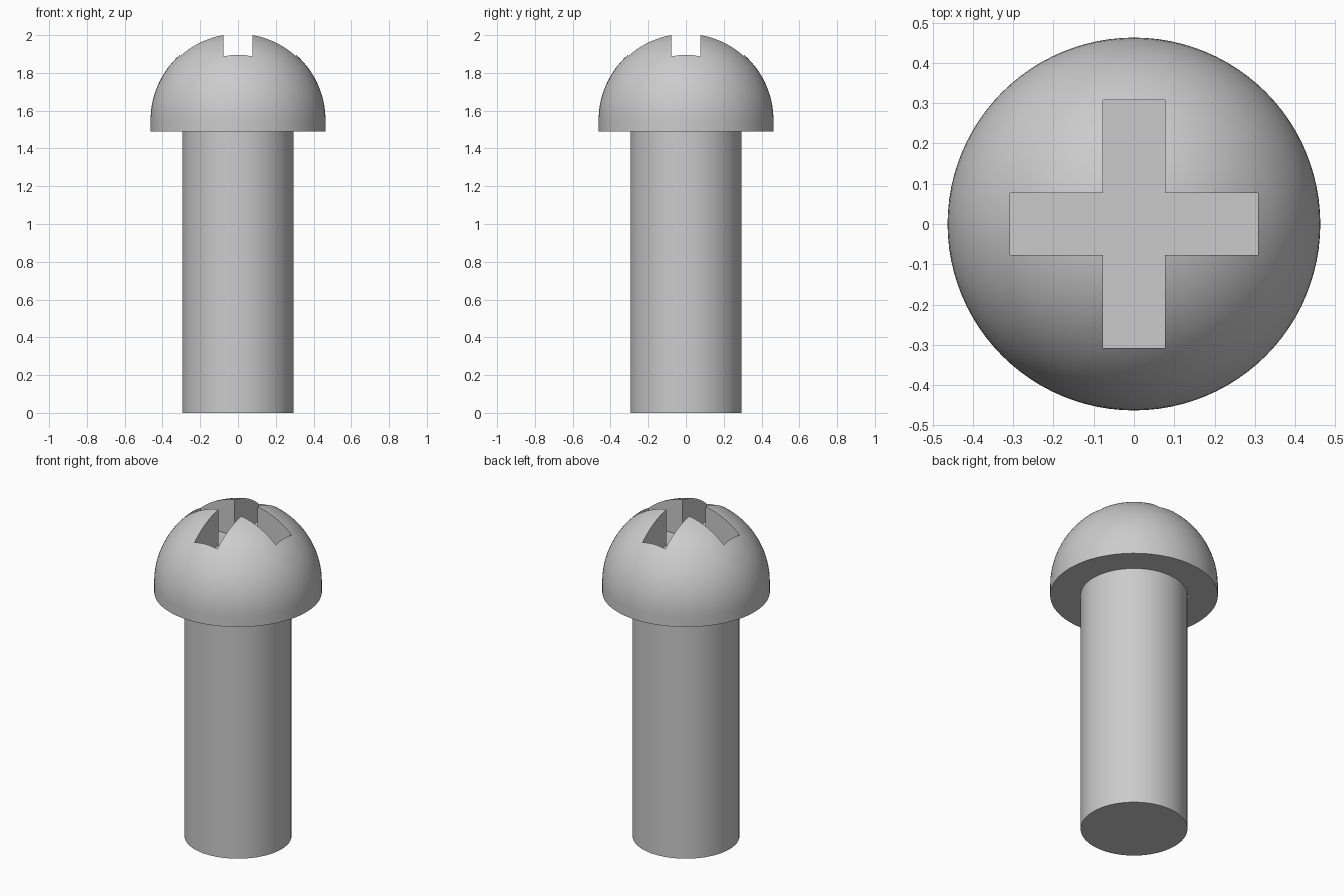
import bpy
import bmesh
from math import sin, cos, pi, radians

default = bpy.data.objects.get("Cube")
if default:
    bpy.data.objects.remove(default)

HEAD_R, SHAFT_R = 0.463, 0.295
HEAD_Z, DOME_Z = 1.49, 1.55           # underside of head, centre of dome
SLOT_HALF, SLOT_END, SLOT_Z = 0.077, 0.308, 1.78
SEGMENTS, RINGS = 96, 28

steel = bpy.data.materials.new("grey_steel")
steel.use_nodes = True
GREY = (0.6, 0.6, 0.6, 1)
steel.diffuse_color = GREY
steel.node_tree.nodes["Principled BSDF"].inputs["Base Color"].default_value = GREY


def add_object(name, bm):
    bmesh.ops.recalc_face_normals(bm, faces=bm.faces)
    mesh = bpy.data.meshes.new(name)
    bm.to_mesh(mesh)
    bm.free()
    mesh.materials.append(steel)
    obj = bpy.data.objects.new(name, mesh)
    bpy.context.collection.objects.link(obj)
    return obj


def lathe(name, profile):
    """Revolve (radius, z) points around the z axis."""
    bm = bmesh.new()
    verts = [bm.verts.new((r, 0, z)) for r, z in profile]
    edges = [bm.edges.new(pair) for pair in zip(verts, verts[1:])]
    bmesh.ops.spin(bm, geom=verts + edges, cent=(0, 0, 0), axis=(0, 0, 1),
                   angle=2 * pi, steps=SEGMENTS)
    bmesh.ops.remove_doubles(bm, verts=bm.verts, dist=1e-5)
    return add_object(name, bm)


def activate(obj):
    bpy.ops.object.select_all(action="DESELECT")
    obj.select_set(True)
    bpy.context.view_layer.objects.active = obj


# Plain cylindrical shaft, its top buried slightly in the head
shaft = lathe("shaft", [(0, 0), (SHAFT_R, 0), (SHAFT_R, HEAD_Z + 0.01),
                        (0, HEAD_Z + 0.01)])

# Domed head with a short straight rim
arc = [i * pi / 2 / RINGS for i in range(RINGS)]
dome = [(HEAD_R * cos(a), DOME_Z + HEAD_R * sin(a)) for a in arc]
head = lathe("domed_head", [(0, HEAD_Z), (HEAD_R, HEAD_Z)] + dome
             + [(0, DOME_Z + HEAD_R)])

# Cross-shaped cutter for the drive recess
bm = bmesh.new()
outline = []
w, e = SLOT_HALF, SLOT_END
for turn in range(4):
    c, s = round(cos(turn * pi / 2)), round(sin(turn * pi / 2))
    for x, y in ((e, -w), (e, w), (w, w)):
        outline.append(bm.verts.new((c * x - s * y, s * x + c * y, SLOT_Z)))
floor = bm.faces.new(outline)
top = bmesh.ops.extrude_face_region(bm, geom=[floor], use_keep_orig=True)
bmesh.ops.translate(bm, vec=(0, 0, 0.4),
                    verts=[v for v in top["geom"] if isinstance(v, bmesh.types.BMVert)])
cutter = add_object("cross_recess_cutter", bm)
cutter.hide_render = True

# Cut the recess, then drop the cutter
activate(head)
cut = head.modifiers.new("cross_recess", "BOOLEAN")
cut.operation = "DIFFERENCE"
cut.solver = "EXACT"
cut.object = cutter
bpy.ops.object.modifier_apply(modifier=cut.name)
bpy.data.objects.remove(cutter)

# Smooth round surfaces with crisp edges
for part in (shaft, head):
    activate(part)
    bpy.ops.object.shade_smooth_by_angle(angle=radians(30))
